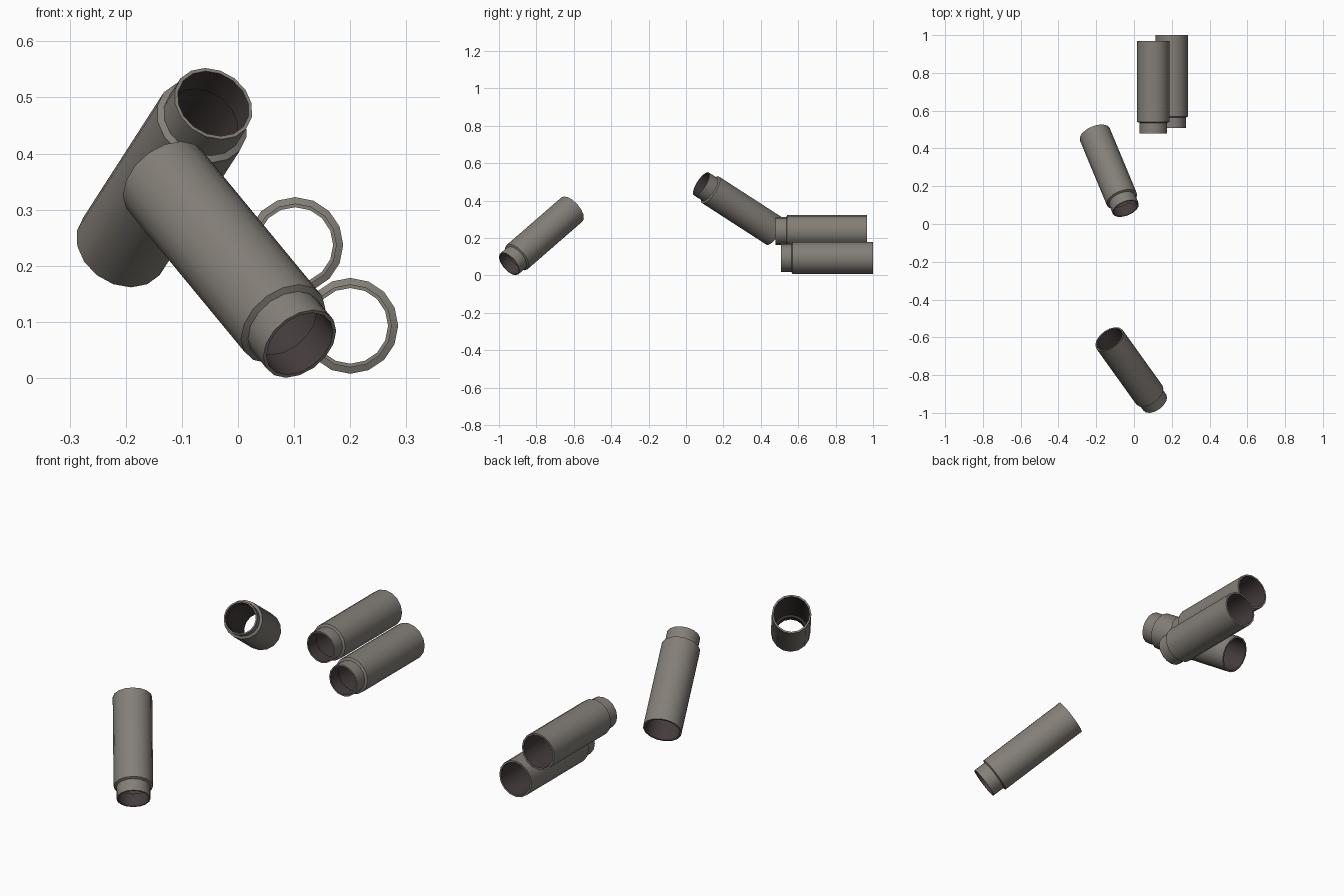
import bpy, bmesh, math
from mathutils import Vector

if "Cube" in bpy.data.objects:
    bpy.data.objects.remove(bpy.data.objects["Cube"])

SIDES = 16


def material(name, rgb):
    m = bpy.data.materials.new(name)
    m.diffuse_color = (*rgb, 1)
    m.use_nodes = True
    m.node_tree.nodes["Principled BSDF"].inputs["Base Color"].default_value = m.diffuse_color
    return m


outer = material("warm grey casing", (0.23, 0.21, 0.185))
inner = material("dark inside", (0.06, 0.045, 0.045))


def casing(name, neck, mouth):
    """Hollow tube from its narrow neck end to its wide mouth end."""
    neck, mouth = Vector(neck), Vector(mouth)
    axis = mouth - neck
    length = axis.length
    # closed wall profile: (distance from neck end, radius, material of next strip)
    profile = [(0, 0.074, 0), (0.057, 0.074, 0), (0.062, 0.0855, 0),
               (length, 0.0855, 0), (length, 0.0775, 1),
               (0.066, 0.0775, 1), (0.062, 0.0675, 1), (0, 0.0675, 0)]
    rot = axis.to_track_quat('Z', 'Y')
    bm = bmesh.new()
    rings = []
    for s, r, _ in profile:
        ring = []
        for i in range(SIDES):
            a = 2 * math.pi * i / SIDES
            ring.append(bm.verts.new(rot @ Vector((r * math.cos(a), r * math.sin(a), s)) + neck))
        rings.append(ring)
    for k, (_, _, mat) in enumerate(profile):
        a, b = rings[k], rings[(k + 1) % len(rings)]
        for i in range(SIDES):
            j = (i + 1) % SIDES
            f = bm.faces.new((a[i], a[j], b[j], b[i]))
            f.material_index = mat
    bmesh.ops.recalc_face_normals(bm, faces=bm.faces)
    me = bpy.data.meshes.new(name)
    bm.to_mesh(me)
    bm.free()
    me.materials.append(outer)
    me.materials.append(inner)
    ob = bpy.data.objects.new(name, me)
    bpy.context.collection.objects.link(ob)
    bpy.ops.object.select_all(action='DESELECT')
    ob.select_set(True)
    bpy.context.view_layer.objects.active = ob
    bpy.ops.object.shade_smooth_by_angle(angle=math.radians(40))


# four scattered casings: two tilted, two lying side by side
casing("front_tilted_casing", (0.11, -0.945, 0.061), (-0.13, -0.61, 0.352))
casing("middle_tilted_casing", (-0.044, 0.082, 0.489), (-0.2075, 0.475, 0.235))
casing("lower_lying_casing", (0.2, 0.507, 0.093), (0.2, 1.0, 0.093))
casing("upper_lying_casing", (0.102, 0.479, 0.237), (0.102, 0.969, 0.237))
